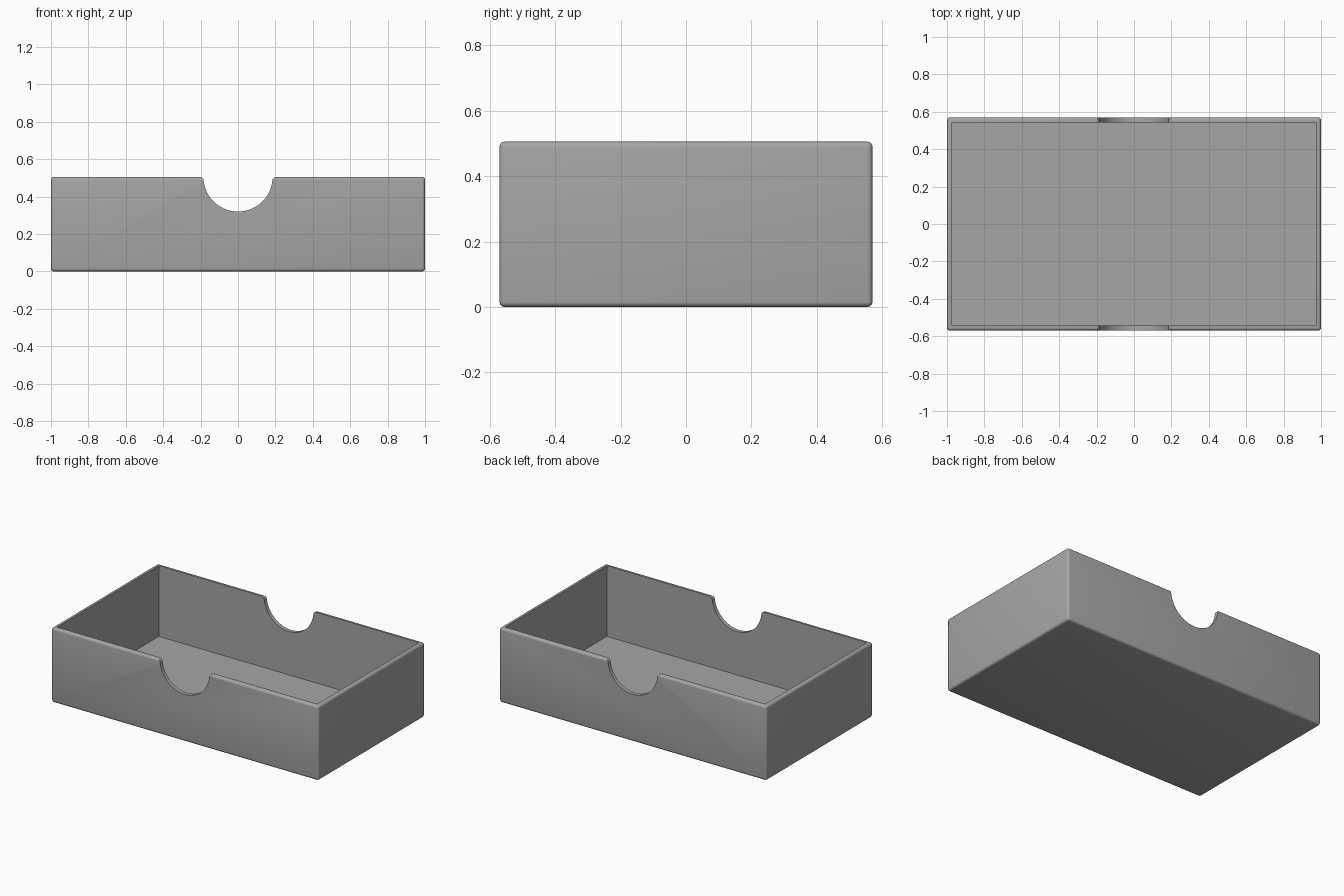
import bpy, bmesh
from math import sin, cos, pi, asin, sqrt

cube = bpy.data.objects.get("Cube")
if cube:
    bpy.data.objects.remove(cube, do_unlink=True)

LENGTH, WIDTH, HEIGHT = 2.0, 1.14, 0.505
WALL, ROUND = 0.027, 0.016
NOTCH, LIP = 0.185, 0.02

grey = bpy.data.materials.new("grey plastic")
grey.use_nodes = True
colour = (0.38, 0.38, 0.38, 1)
grey.diffuse_color = colour
grey.node_tree.nodes["Principled BSDF"].inputs["Base Color"].default_value = colour


def add_object(name, bm):
    bmesh.ops.recalc_face_normals(bm, faces=bm.faces)
    mesh = bpy.data.meshes.new(name)
    bm.to_mesh(mesh)
    bm.free()
    mesh.materials.append(grey)
    obj = bpy.data.objects.new(name, mesh)
    bpy.context.collection.objects.link(obj)
    return obj


def box(name, size, bottom, bevel=0):
    bm = bmesh.new()
    bmesh.ops.create_cube(bm, size=1)
    bmesh.ops.scale(bm, vec=size, verts=bm.verts)
    bmesh.ops.translate(bm, vec=(0, 0, bottom + size[2] / 2), verts=bm.verts)
    if bevel:
        bmesh.ops.bevel(bm, geom=bm.edges[:], offset=bevel, segments=4,
                        profile=0.5, affect='EDGES')
    return add_object(name, bm)


def notch_profile():
    # Right half: rounded lip, then the scoop down to its lowest point
    reach = NOTCH + LIP
    lip_x = sqrt(reach ** 2 - LIP ** 2)
    tilt = asin(LIP / reach)
    half = [(lip_x, HEIGHT + 0.1)]
    for i in range(7):
        a = pi / 2 + (pi / 2 - tilt) * i / 6
        half.append((lip_x + LIP * cos(a), HEIGHT - LIP + LIP * sin(a)))
    for i in range(1, 21):
        a = -tilt - (pi / 2 - tilt) * i / 20
        half.append((NOTCH * cos(a), HEIGHT + NOTCH * sin(a)))
    return half + [(-x, z) for x, z in reversed(half[:-1])]


def notch_cutter():
    bm = bmesh.new()
    face = bm.faces.new([bm.verts.new((x, -WIDTH, z)) for x, z in notch_profile()])
    side = bmesh.ops.extrude_face_region(bm, geom=[face])["geom"]
    bmesh.ops.translate(bm, vec=(0, 2 * WIDTH, 0),
                        verts=[v for v in side if isinstance(v, bmesh.types.BMVert)])
    return add_object("notch_cutter", bm)


# Tray body, hollowed out, with a finger notch through front and back
tray = box("open_tray", (LENGTH, WIDTH, HEIGHT), 0, ROUND)
cavity = box("cavity_cutter", (LENGTH - 2 * WALL, WIDTH - 2 * WALL, HEIGHT), WALL)
bpy.context.view_layer.objects.active = tray
tray.select_set(True)
for cutter in (cavity, notch_cutter()):
    mod = tray.modifiers.new("cut", 'BOOLEAN')
    mod.operation = 'DIFFERENCE'
    mod.solver = 'EXACT'
    mod.object = cutter
    bpy.ops.object.modifier_apply(modifier=mod.name)
    bpy.data.objects.remove(cutter, do_unlink=True)

bpy.ops.object.shade_smooth_by_angle(angle=pi / 6)
